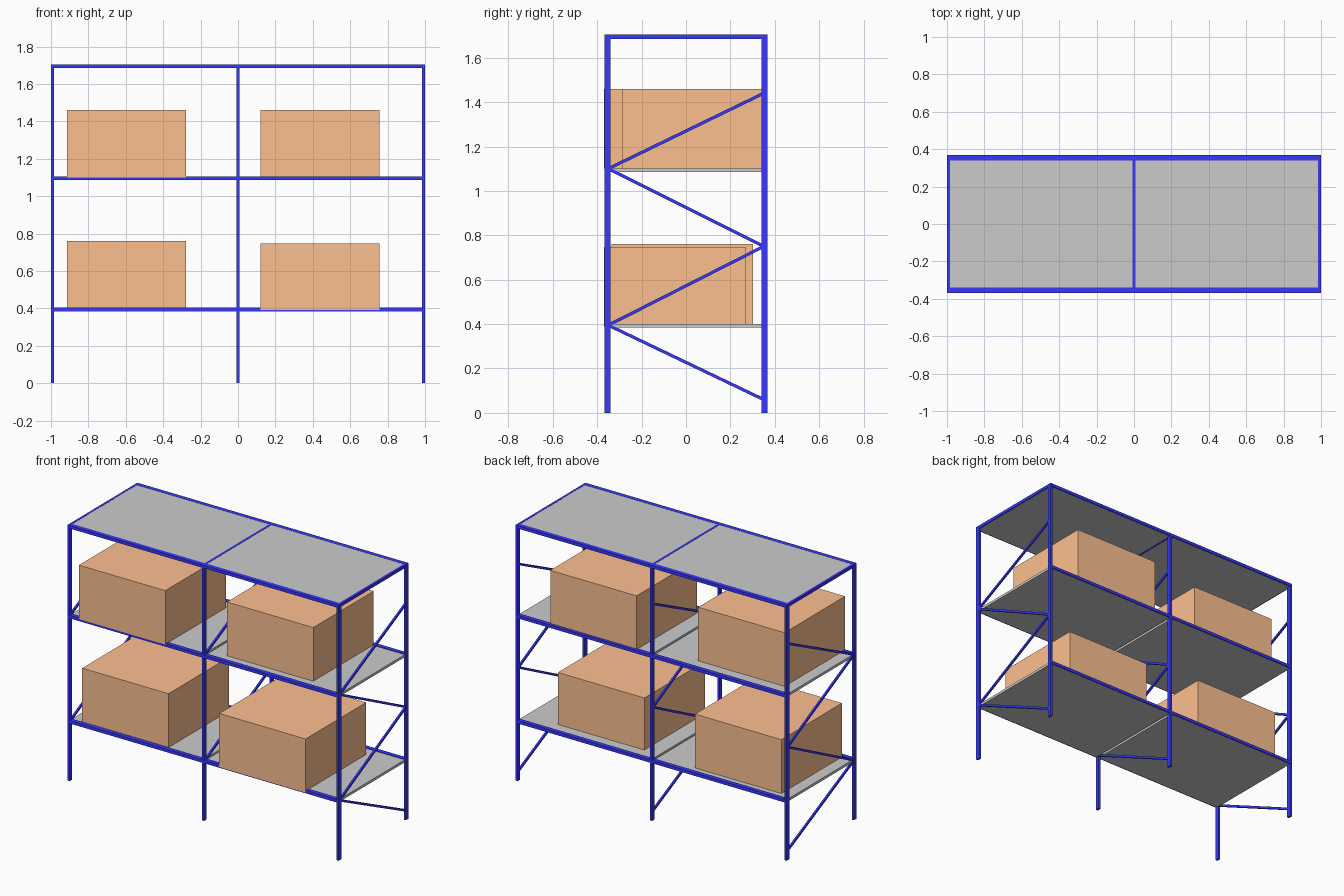
import bpy
import math
from mathutils import Vector

if "Cube" in bpy.data.objects:
    bpy.data.objects.remove(bpy.data.objects["Cube"])


def material(name, rgb):
    m = bpy.data.materials.new(name)
    m.diffuse_color = (*rgb, 1)
    m.use_nodes = True
    m.node_tree.nodes["Principled BSDF"].inputs["Base Color"].default_value = m.diffuse_color
    return m


BLUE = material("blue_steel", (0.04, 0.04, 1.0))
ORANGE = material("orange_carton", (0.98, 0.53, 0.28))


def box(name, lo, hi, mat=None):
    """Box between two opposite corners."""
    lo, hi = Vector(lo), Vector(hi)
    bpy.ops.mesh.primitive_cube_add(size=1, location=(lo + hi) / 2)
    ob = bpy.context.object
    ob.name = name
    ob.scale = hi - lo
    if mat:
        ob.data.materials.append(mat)
    return ob


def brace(name, x, y0, z0, y1, z1, width=0.012, thick=0.014):
    """Flat bar between two points in the side plane."""
    length = math.hypot(y1 - y0, z1 - z0)
    ob = box(name, (-width / 2, -length / 2, -thick / 2),
             (width / 2, length / 2, thick / 2), BLUE)
    ob.location = (x, (y0 + y1) / 2, (z0 + z1) / 2)
    ob.rotation_euler.x = math.atan2(z1 - z0, y1 - y0)


POST_X = 0.0075      # half width of a post
Y_OUT, Y_IN = 0.367, 0.34
TOP = 1.705

# Three upright frames: posts, top crossbar and zigzag braces
zigzag = [(0.35, 0.06), (-0.35, 0.395), (0.35, 0.75), (-0.35, 1.10), (0.35, 1.44)]
for side, x in (("left", -0.9925), ("middle", 0), ("right", 0.9925)):
    for end, s in (("front", -1), ("back", 1)):
        ys = sorted((s * Y_IN, s * Y_OUT))
        box(f"{side}_{end}_post", (x - POST_X, ys[0], 0), (x + POST_X, ys[1], TOP), BLUE)
    box(f"{side}_top_crossbar", (x - POST_X, -Y_IN, 1.685), (x + POST_X, Y_IN, TOP), BLUE)
    for i, (a, b) in enumerate(zip(zigzag, zigzag[1:])):
        brace(f"{side}_brace_{i + 1}", x, *a, *b)

# Long beams and shelf panels at each level
for level, z in (("lower", 0.405), ("upper", 1.106), ("top", TOP)):
    for end, s in (("front", -1), ("back", 1)):
        ys = sorted((s * Y_IN, s * (Y_OUT + 0.001)))
        box(f"{level}_{end}_beam", (-1, ys[0], z - 0.02), (1, ys[1], z), BLUE)
    for half, s in (("left", -1), ("right", 1)):
        xs = sorted((s * 0.008, s * 0.992))
        drop = 0.001 if level == "top" else 0.004
        box(f"{level}_{half}_shelf", (xs[0], -0.36, z - 0.021), (xs[1], 0.36, z - drop))

# Cartons, each placed slightly differently on its shelf
cartons = [
    ("lower_left_carton", -0.915, -0.335, 0.40, 0.76),
    ("lower_right_carton", 0.12, -0.369, 0.39, 0.748),
    ("upper_left_carton", -0.915, -0.369, 1.10, 1.46),
    ("upper_right_carton", 0.12, -0.288, 1.10, 1.46),
]
for name, x, y, z0, z1 in cartons:
    box(name, (x, y, z0), (x + 0.637, y + 0.637, z1), ORANGE)
